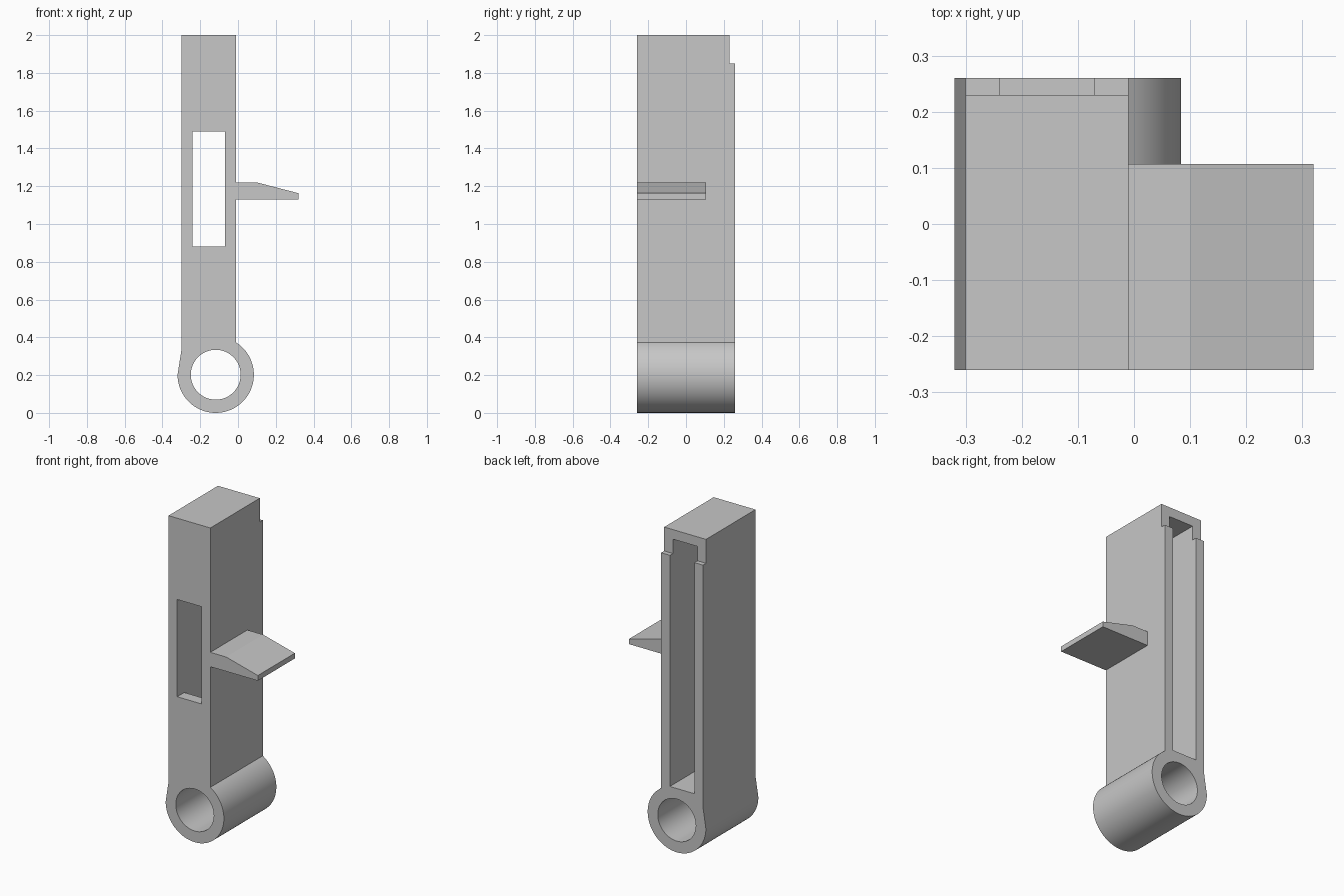
import bpy
import bmesh
import math

cube = bpy.data.objects.get("Cube")
if cube:
    bpy.data.objects.remove(cube, do_unlink=True)

FRONT, BACK = -0.26, 0.26
LEFT, RIGHT = -0.30, -0.01
RING_X, RING_Z, RING_R, BORE_R = -0.118, 0.202, 0.202, 0.132

grey = bpy.data.materials.new("light grey plastic")
grey.use_nodes = True
colour = (0.57, 0.57, 0.57, 1)
grey.diffuse_color = colour
grey.node_tree.nodes["Principled BSDF"].inputs["Base Color"].default_value = colour


def extrude_profile(name, points, y0, y1):
    """Prism from an x-z outline, running from y0 to y1."""
    bm = bmesh.new()
    face = bm.faces.new([bm.verts.new((x, y0, z)) for x, z in points])
    new = bmesh.ops.extrude_face_region(bm, geom=[face])["geom"]
    verts = [v for v in new if isinstance(v, bmesh.types.BMVert)]
    bmesh.ops.translate(bm, verts=verts, vec=(0, y1 - y0, 0))
    bmesh.ops.recalc_face_normals(bm, faces=bm.faces)
    mesh = bpy.data.meshes.new(name)
    bm.to_mesh(mesh)
    bm.free()
    mesh.materials.append(grey)
    obj = bpy.data.objects.new(name, mesh)
    bpy.context.collection.objects.link(obj)
    return obj


def arc(radius, start, end, steps):
    angles = [math.radians(start + (end - start) * i / steps) for i in range(steps + 1)]
    return [(RING_X + radius * math.cos(a), RING_Z + radius * math.sin(a)) for a in angles]


def rect(x0, x1, z0, z1):
    return [(x0, z0), (x1, z0), (x1, z1), (x0, z1)]


def activate(obj):
    bpy.ops.object.select_all(action="DESELECT")
    obj.select_set(True)
    bpy.context.view_layer.objects.active = obj


# Upright body flowing into the round pivot barrel
join_angle = math.degrees(math.acos((RIGHT - RING_X) / RING_R))
outline = [(LEFT, 0.33), (LEFT, 2.0), (RIGHT, 2.0)] + arc(RING_R, join_angle, -180, 64)
body = extrude_profile("body_with_pivot_barrel", outline, FRONT, BACK)

# Bore, deep back channel, front window and rear top step
cutters = [
    extrude_profile("bore_cutter", arc(BORE_R, 0, 360, 64)[:-1], -0.4, 0.4),
    extrude_profile("channel_cutter", rect(-0.24, -0.07, 0.40, 1.94), FRONT + 0.07, 0.4),
    extrude_profile("window_cutter", rect(-0.24, -0.07, 0.88, 1.49), -0.4, 0.1),
    extrude_profile("step_cutter", rect(-0.4, 0.1, 1.85, 2.1), 0.23, 0.4),
]
for cutter in cutters:
    cutter.hide_render = True
    mod = body.modifiers.new("cut", "BOOLEAN")
    mod.operation = "DIFFERENCE"
    mod.solver = "EXACT"
    mod.object = cutter
    activate(body)
    bpy.ops.object.modifier_apply(modifier=mod.name)
    bpy.data.objects.remove(cutter, do_unlink=True)

# Tapered side tab
tab = extrude_profile(
    "side_tab",
    [(RIGHT, 1.13), (0.32, 1.13), (0.32, 1.163), (0.10, 1.22), (RIGHT, 1.22)],
    FRONT, 0.107)

activate(body)
bpy.ops.object.shade_smooth_by_angle(angle=math.radians(20))
